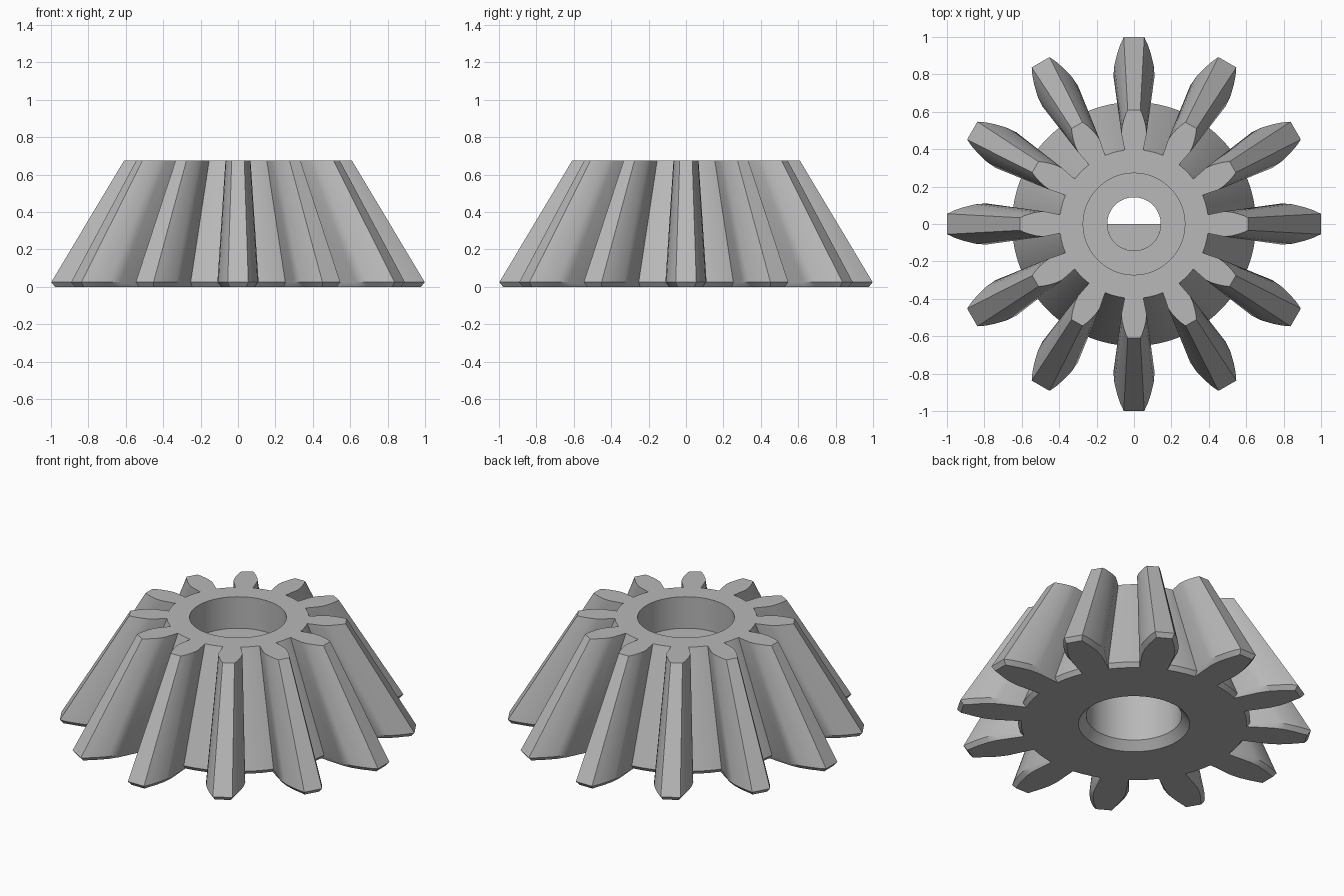
import bpy, bmesh, math

if "Cube" in bpy.data.objects:
    bpy.data.objects.remove(bpy.data.objects["Cube"], do_unlink=True)

TEETH = 12
TOP = 0.675        # height of the gear
RIM = 0.025        # height of the bottom chamfer
TAPER = 0.61       # size of the top outline relative to the bottom one
ROOT = 0.652       # root radius at the rim
INSET = 0.02       # chamfer width
HALF = math.radians(7.2)          # half angle of a tooth at its root
PITCH = 2 * math.pi / TEETH

steel = bpy.data.materials.new("steel_grey")
steel.use_nodes = True
colour = (0.48, 0.48, 0.48, 1)
steel.diffuse_color = colour
steel.node_tree.nodes["Principled BSDF"].inputs["Base Color"].default_value = colour


def finish(name, bm, fix_normals=True):
    if fix_normals:
        bmesh.ops.recalc_face_normals(bm, faces=bm.faces)
    mesh = bpy.data.meshes.new(name)
    bm.to_mesh(mesh)
    bm.free()
    mesh.materials.append(steel)
    obj = bpy.data.objects.new(name, mesh)
    bpy.context.collection.objects.link(obj)
    bpy.ops.object.select_all(action="DESELECT")
    obj.select_set(True)
    bpy.context.view_layer.objects.active = obj
    bpy.ops.object.shade_smooth_by_angle(angle=math.radians(25))
    return obj


def bridge(bm, a, b, closed=True):
    n = len(a)
    for i in range(n if closed else n - 1):
        j = (i + 1) % n
        bm.faces.new((a[i], a[j], b[j], b[i]))


# Hub: lathed section with a top counterbore, a web and a chamfered lower bore
gap = (PITCH - 2 * HALF) / 3
angles = [t * PITCH + a for t in range(TEETH)
          for a in (-HALF, 0, HALF, HALF + gap, HALF + 2 * gap)]
section = [(0.312, 0), (ROOT - INSET, 0), (ROOT, RIM), (ROOT * TAPER, TOP),
           (0.272, TOP), (0.272, 0.48), (0.143, 0.48), (0.143, 0.38),
           (0.268, 0.38), (0.268, 0.05)]
bm = bmesh.new()
rings = [[bm.verts.new((r * math.cos(a), r * math.sin(a), z)) for a in angles]
         for r, z in section]
for i, ring in enumerate(rings):
    bridge(bm, ring, rings[(i + 1) % len(rings)])
finish("hub", bm)

# Half plate closing one side of the bore at the underside of the web
bm = bmesh.new()
arc = [math.pi + math.pi * i / 24 for i in range(25)]
bm.faces.new([bm.verts.new((0.143 * math.cos(a), 0.143 * math.sin(a), 0.38)) for a in arc])
finish("bore_half_plate", bm, False)

# Tooth flank outline: (radius along the tooth, half width), root to tip
flank = [(ROOT * math.cos(HALF), ROOT * math.sin(HALF)), (0.79, 0.11),
         (0.85, 0.105), (0.91, 0.09), (0.96, 0.073), (0.998, 0.055)]


def outline(bm, scale, inset, z, turn):
    pts = []
    for i, (r, w) in enumerate(flank):
        if i == 0:
            r0 = ROOT - inset
            pts.append((r0 * math.cos(HALF), r0 * math.sin(HALF)))
        else:
            tip = i == len(flank) - 1
            pts.append((r - (inset if tip else inset / 2), w - inset * (0.5 if tip else 1)))
    pts = pts + [(r, -w) for r, w in reversed(pts)]
    c, s = math.cos(turn) * scale, math.sin(turn) * scale
    return [bm.verts.new((c * x - s * y, s * x + c * y, z)) for x, y in pts]


# Teeth: tapered prisms with a chamfered lower edge, open where they meet the hub
bm = bmesh.new()
for t in range(TEETH):
    turn = t * PITCH
    loops = [outline(bm, 1, INSET, 0, turn), outline(bm, 1, 0, RIM, turn),
             outline(bm, TAPER, 0, TOP, turn)]
    for low, high in zip(loops, loops[1:]):
        bridge(bm, low, high, closed=False)
    # End caps reach in to the middle of the root arc
    for loop, r, z in ((loops[0], ROOT - INSET, 0), (loops[2], ROOT * TAPER, TOP)):
        mid = bm.verts.new((r * math.cos(turn), r * math.sin(turn), z))
        bm.faces.new(loop + [mid])
finish("teeth", bm)
